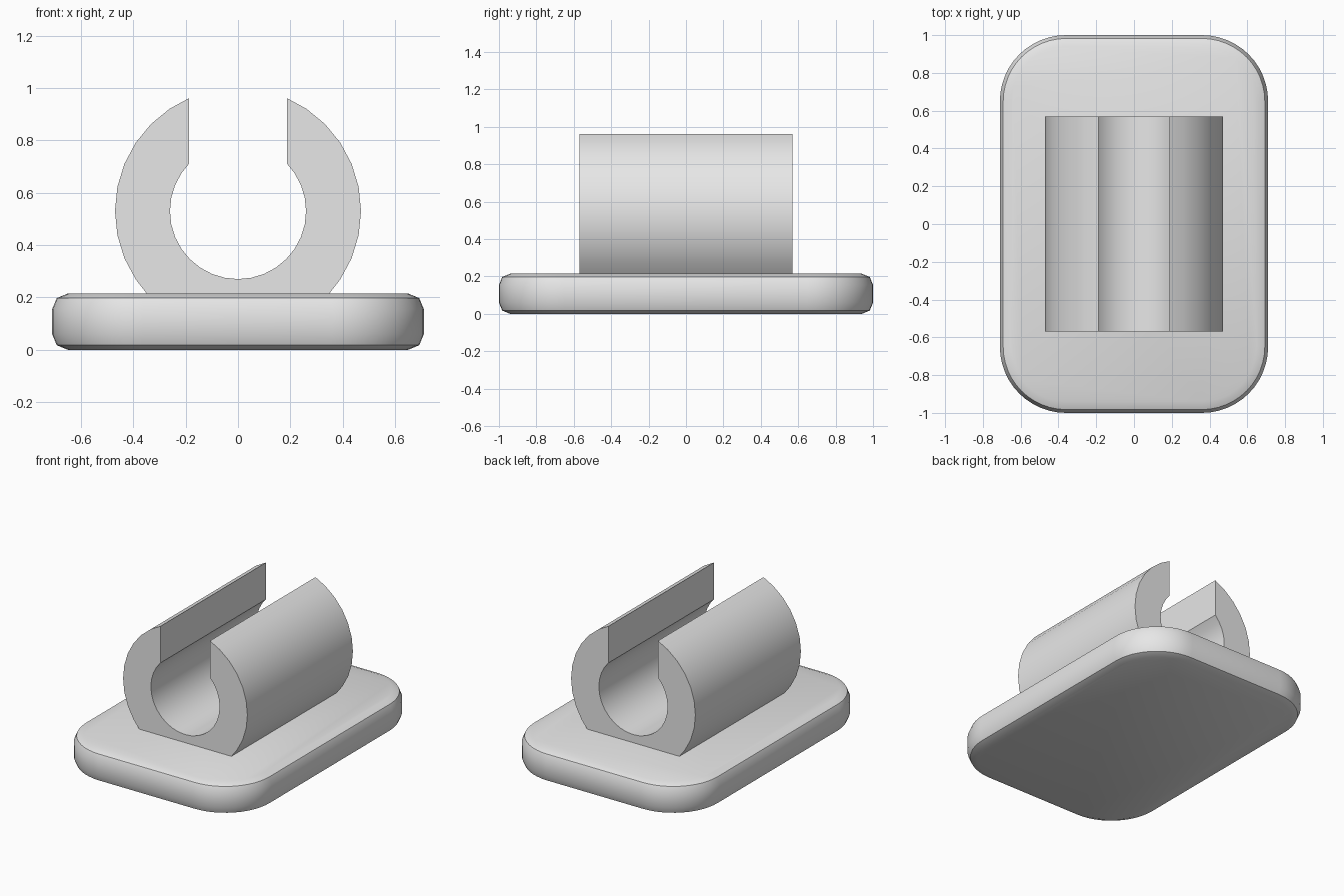
import bpy, bmesh
from math import sin, cos, asin, acos, pi

cube = bpy.data.objects.get("Cube")
if cube:
    bpy.data.objects.remove(cube, do_unlink=True)

grey = bpy.data.materials.new("light_grey")
grey.use_nodes = True
grey.diffuse_color = (0.8, 0.8, 0.8, 1)
grey.node_tree.nodes["Principled BSDF"].inputs["Base Color"].default_value = (0.8, 0.8, 0.8, 1)

BASE_TOP = 0.215


def add_object(name, bm):
    bmesh.ops.recalc_face_normals(bm, faces=bm.faces)
    mesh = bpy.data.meshes.new(name)
    bm.to_mesh(mesh)
    bm.free()
    obj = bpy.data.objects.new(name, mesh)
    bpy.context.collection.objects.link(obj)
    mesh.materials.append(grey)
    bpy.ops.object.select_all(action='DESELECT')
    obj.select_set(True)
    bpy.context.view_layer.objects.active = obj
    bpy.ops.object.shade_smooth_by_angle(angle=pi / 6)
    return obj


# Base plate: rounded corners, then a two-step softened rim
bm = bmesh.new()
bmesh.ops.create_cube(bm, size=1)
for v in bm.verts:
    v.co.x *= 1.42
    v.co.y *= 2.0
    v.co.z = (v.co.z + 0.5) * BASE_TOP
upright = [e for e in bm.edges if abs(e.verts[0].co.z - e.verts[1].co.z) > 0.1]
bmesh.ops.bevel(bm, geom=upright, offset=0.35, offset_type='OFFSET',
                segments=12, profile=0.5, affect='EDGES')
rim = [e for e in bm.edges if abs(e.verts[0].co.z - e.verts[1].co.z) < 0.01]
bmesh.ops.bevel(bm, geom=rim, offset=0.06, offset_type='OFFSET',
                segments=2, profile=0.5, affect='EDGES')
add_object("base_plate", bm)

# Clip: open ring with a straight slot on top and a flat foot
OUTER, INNER, CENTRE, SLOT, HALF_LENGTH = 0.47, 0.26, 0.53, 0.187, 0.57
STEP = pi / 16


def arc(radius, start, end):
    """Points on a 32-sided circle between two exact end angles."""
    inside = [i * STEP for i in range(-32, 33) if start + 0.01 < i * STEP < end - 0.01]
    return [(radius * cos(a), CENTRE + radius * sin(a)) for a in [start, *inside, end]]


foot = asin((BASE_TOP - CENTRE) / OUTER)
right_half = arc(OUTER, foot, acos(SLOT / OUTER))
right_half += reversed(arc(INNER, -pi / 2, acos(SLOT / INNER)))
left_half = [(-x, z) for x, z in reversed(right_half[:-1])]

bm = bmesh.new()
front = bm.faces.new([bm.verts.new((x, -HALF_LENGTH, z)) for x, z in right_half + left_half])
grown = bmesh.ops.extrude_face_region(bm, geom=[front], use_keep_orig=True)
back = [g for g in grown["geom"] if isinstance(g, bmesh.types.BMVert)]
bmesh.ops.translate(bm, verts=back, vec=(0, 2 * HALF_LENGTH, 0))
add_object("clip_ring", bm)
